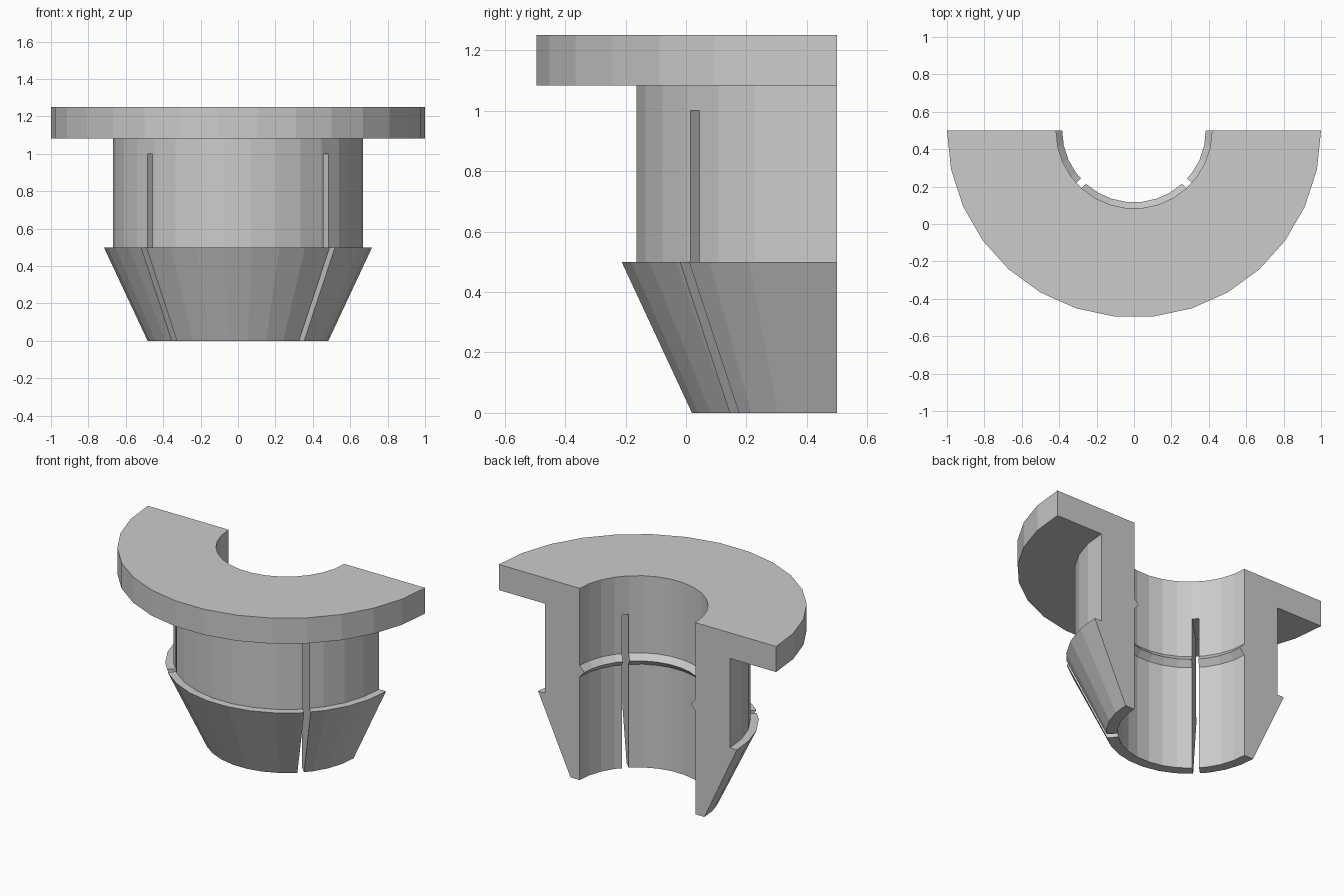
import bpy, bmesh
from math import pi, cos, sin
from mathutils import Matrix, Vector

if "Cube" in bpy.data.objects:
    bpy.data.objects.remove(bpy.data.objects["Cube"])

SEGMENTS = 15
AXIS_Y = 0.5   # revolve axis lies on the cut plane

# Half-section (radius, z): bore with snap ridge, flange, sleeve, barbed cone
profile = [(0.417, 0), (0.483, 0), (0.717, 0.5), (0.667, 0.5),
           (0.667, 1.083), (1.0, 1.083), (1.0, 1.25), (0.417, 1.25),
           (0.417, 0.747), (0.384, 0.71), (0.417, 0.673)]


def new_object(name, bm):
    bmesh.ops.recalc_face_normals(bm, faces=bm.faces[:])
    mesh = bpy.data.meshes.new(name)
    bm.to_mesh(mesh)
    bm.free()
    obj = bpy.data.objects.new(name, mesh)
    bpy.context.collection.objects.link(obj)
    return obj


# Half-turn bushing body with flat cut faces at both ends
bm = bmesh.new()
rings = []
for i in range(SEGMENTS + 1):
    a = pi + pi * i / SEGMENTS
    rings.append([bm.verts.new((r * cos(a), AXIS_Y + r * sin(a), z))
                  for r, z in profile])
n = len(profile)
for a, b in zip(rings, rings[1:]):
    for j in range(n):
        k = (j + 1) % n
        bm.faces.new((a[j], a[k], b[k], b[j]))
bm.faces.new(rings[0])
bm.faces.new(rings[-1])
bushing = new_object("split_bushing", bm)

# Two radial expansion slots at 45 degrees
for side, angle in (("left", -3 * pi / 4), ("right", -pi / 4)):
    bm = bmesh.new()
    matrix = (Matrix.Translation((0, AXIS_Y, 0)) @ Matrix.Rotation(angle, 4, 'Z')
              @ Matrix.Translation((0.55, 0, 0.45))
              @ Matrix.Diagonal(Vector((0.6, 0.04, 1.1, 1))))
    bmesh.ops.create_cube(bm, size=1, matrix=matrix)
    cutter = new_object("slot_cutter_" + side, bm)
    cutter.hide_render = True
    mod = bushing.modifiers.new("slot_" + side, 'BOOLEAN')
    mod.operation = 'DIFFERENCE'
    mod.solver = 'EXACT'
    mod.object = cutter
    bpy.context.view_layer.objects.active = bushing
    bpy.ops.object.modifier_apply(modifier=mod.name)
    bpy.data.objects.remove(cutter)
